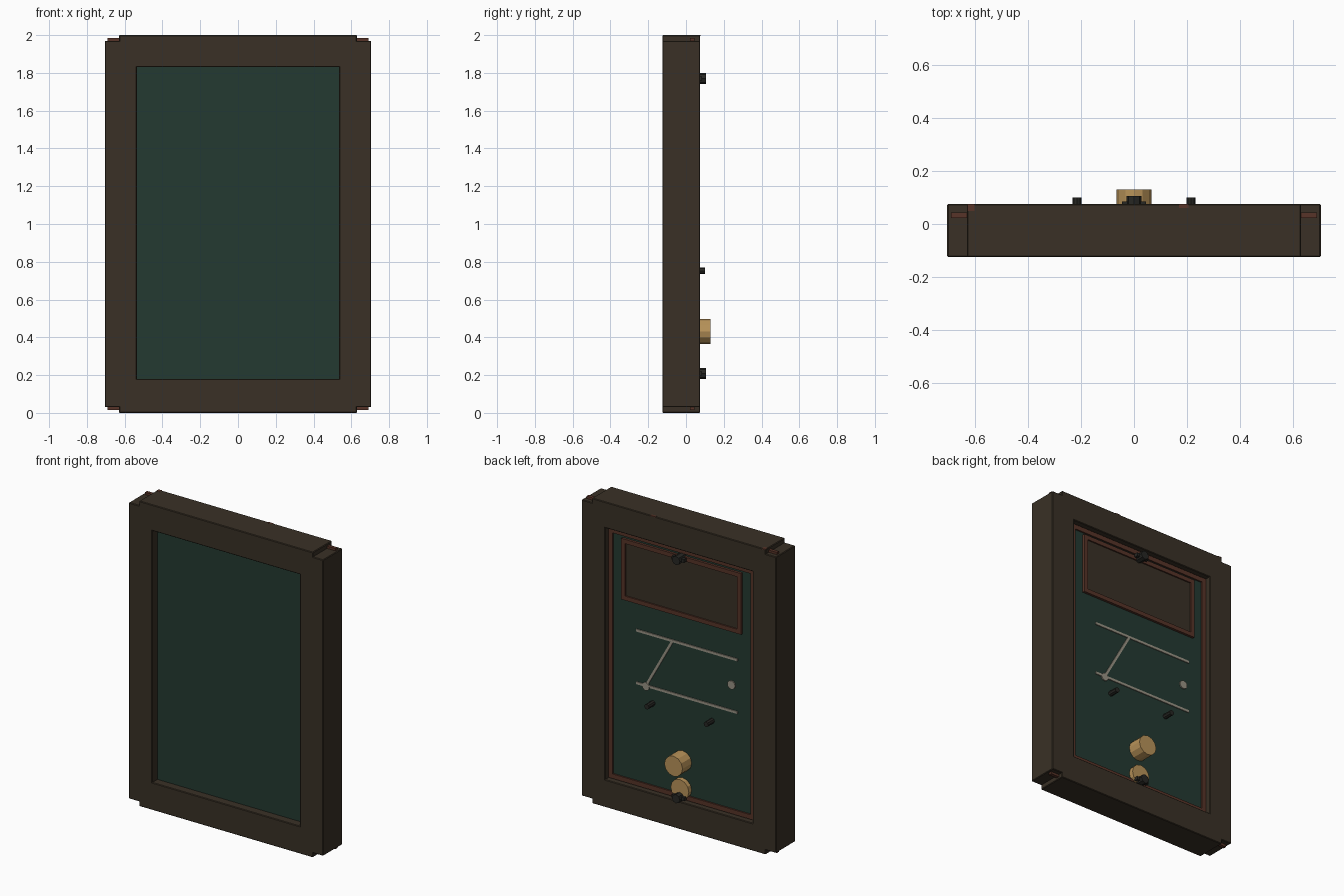
import bpy
from math import pi, atan2, hypot
from mathutils import Vector

default = bpy.data.objects.get("Cube")
if default:
    bpy.data.objects.remove(default, do_unlink=True)


def material(name, r, g, b):
    m = bpy.data.materials.new(name)
    m.use_nodes = True
    m.diffuse_color = (r, g, b, 1)
    m.node_tree.nodes["Principled BSDF"].inputs["Base Color"].default_value = (r, g, b, 1)
    return m


WOOD = material("dark wood", .041, .030, .019)
GREEN = material("slate green", .017, .042, .031)
TRIM = material("red brown", .095, .034, .021)
BRASS = material("brass", .48, .29, .10)
IRON = material("dark iron", .020, .020, .017)
CHALK = material("chalk", .32, .29, .23)


def finish(name, mat):
    ob = bpy.context.object
    ob.name = name
    ob.data.materials.append(mat)
    return ob


def box(name, mat, x, y, z, bevel=0):
    """Box spanning the given (low, high) ranges."""
    bpy.ops.mesh.primitive_cube_add(size=1)
    ob = finish(name, mat)
    lo, hi = Vector((x[0], y[0], z[0])), Vector((x[1], y[1], z[1]))
    for v in ob.data.vertices:
        v.co = (lo + hi) / 2 + v.co * (hi - lo)
    if bevel:
        b = ob.modifiers.new("edge", "BEVEL")
        b.width, b.segments = bevel, 1
    return ob


def disc(name, mat, x, z, r, y, sides=12):
    """Flat-faced cylinder lying along the y axis."""
    bpy.ops.mesh.primitive_cylinder_add(
        vertices=sides, radius=r, depth=y[1] - y[0],
        location=(x, sum(y) / 2, z), rotation=(pi / 2, 0, 0))
    return finish(name, mat)


def border(name, mat, x, z, width, y):
    """Rectangular border made of four strips."""
    for side, s in (("left", 1), ("right", -1)):
        box(f"{name}_{side}", mat, sorted((s * x, s * (x - width))), y, z)
    inner = (-x + width, x - width)
    box(f"{name}_top", mat, inner, y, (z[1] - width, z[1]))
    box(f"{name}_bottom", mat, inner, y, (z[0], z[0] + width))


def stroke(name, a, b, width=.016):
    """Thin chalk line between two (x, z) points on the back."""
    dx, dz = b[0] - a[0], b[1] - a[1]
    half = hypot(dx, dz) / 2
    ob = box(name, CHALK, (-half, half), (-.003, .003), (-width / 2, width / 2))
    ob.location = ((a[0] + b[0]) / 2, .038, (a[1] + b[1]) / 2)
    ob.rotation_euler.y = -atan2(dz, dx)


# Outer frame: stiles, rails and exposed corner tenons
DEPTH = (-.125, .075)
for side, s in (("left", 1), ("right", -1)):
    box(f"{side}_stile", WOOD, sorted((s * .535, s * .705)), DEPTH, (.03, 1.97), .004)
    for level, z in (("top", (1.95, 1.985)), ("bottom", (.015, .05))):
        box(f"{side}_{level}_tenon", TRIM, sorted((s * .62, s * .69)), (.022, .044), z)
box("top_rail", WOOD, (-.63, .63), DEPTH, (1.83, 2), .004)
box("bottom_rail", WOOD, (-.63, .63), DEPTH, (0, .18), .004)

# Worn chips along the top back edge
box("corner_chip", TRIM, (-.628, -.603), (.05, .0755), (1.995, 2.0005))
box("edge_chip", TRIM, (.17, .205), (.06, .0755), (1.995, 2.0005))

# Panel with retaining trim on its back
box("panel", GREEN, (-.54, .54), (-.07, .035), (.17, 1.84))
border("panel_trim", TRIM, .53, (.185, 1.825), .03, (.03, .045))

# Name plate without lettering
box("plate", WOOD, (-.42, .42), (.03, .042), (1.39, 1.77))
border("plate_border", TRIM, .435, (1.38, 1.78), .028, (.03, .051))

# Chalk diagram
stroke("upper_line", (-.40, 1.20), (.335, 1.20))
stroke("lower_line", (-.40, .855), (.335, .855))
stroke("diagonal_line", (.07, 1.20), (.263, .855))
disc("lower_dot", CHALK, .263, .85, .026, (.034, .0425))
disc("free_dot", CHALK, -.357, 1.026, .028, (.034, .0425))

# Turn buttons at top and bottom: faceted hub with a crossing bar
for level, z in (("top", 1.77), ("bottom", .208)):
    disc(f"{level}_button", IRON, 0, z, .029, (.03, .105), 8)
    box(f"{level}_button_bar", IRON, (-.045, .045), (.06, .085), (z - .011, z + .011))

# Small pegs
for side, s in (("left", 1), ("right", -1)):
    disc(f"{side}_peg", IRON, s * .215, .752, .017, (.03, .1), 8)

# Brass knob and low dial
disc("brass_knob", BRASS, 0, .432, .066, (.03, .13))
disc("brass_dial", BRASS, 0, .255, .066, (.03, .065))
